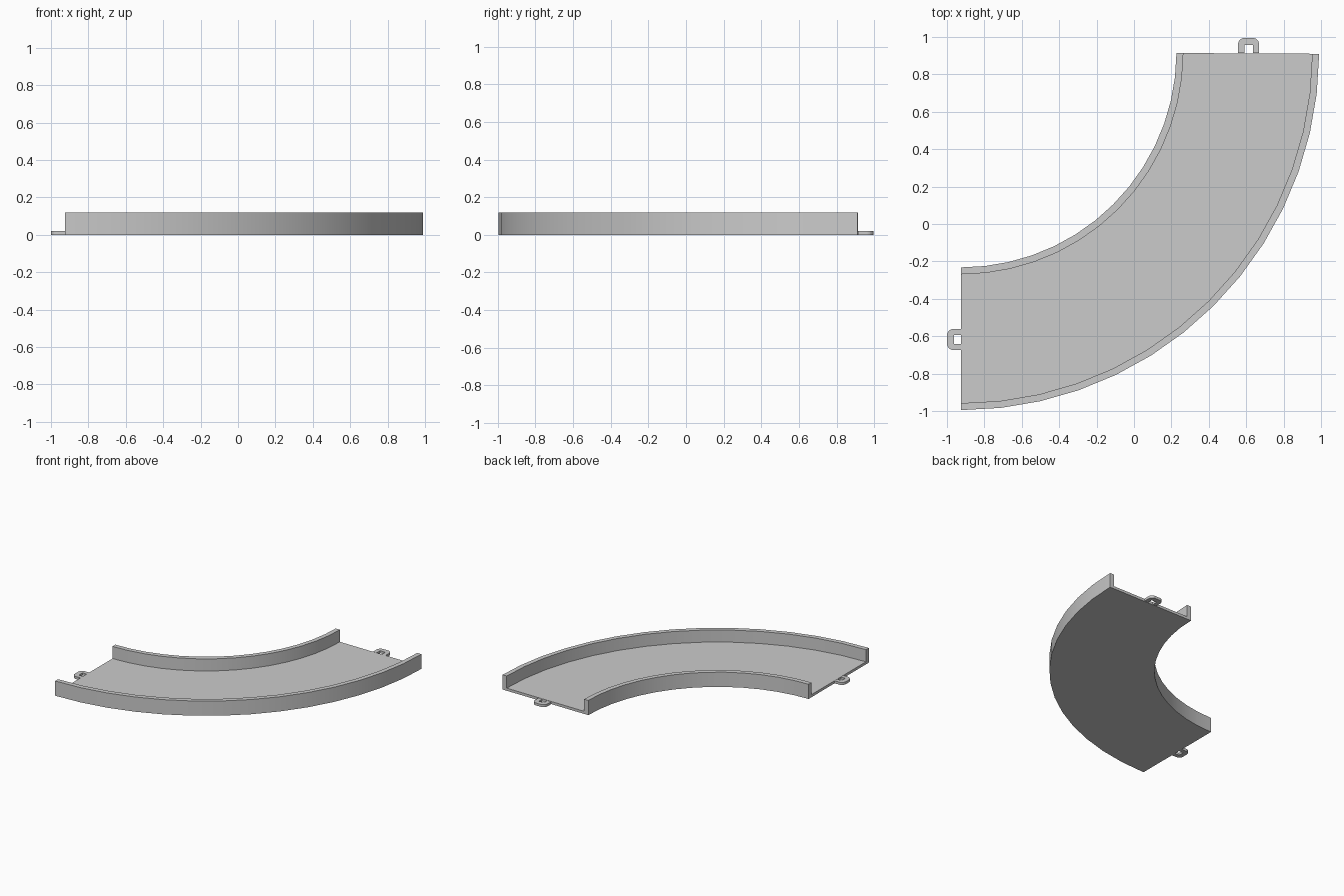
import bpy, bmesh, math

if "Cube" in bpy.data.objects:
    bpy.data.objects.remove(bpy.data.objects["Cube"])

CX, CY = -0.925, 0.92          # centre of the bend
R_IN, R_OUT = 1.152, 1.915     # inner and outer radius
WALL, FLOOR, HEIGHT = 0.037, 0.021, 0.118
STEPS = 14
START, END = math.radians(-90), math.radians(-0.3)


def finish(name, bm):
    bmesh.ops.recalc_face_normals(bm, faces=bm.faces)
    mesh = bpy.data.meshes.new(name)
    bm.to_mesh(mesh)
    bm.free()
    obj = bpy.data.objects.new(name, mesh)
    bpy.context.collection.objects.link(obj)
    return obj


# Curved track: U-shaped profile swept round a quarter circle
profile = [(R_IN, 0), (R_OUT, 0), (R_OUT, HEIGHT), (R_OUT - WALL, HEIGHT),
           (R_OUT - WALL, FLOOR), (R_IN + WALL, FLOOR),
           (R_IN + WALL, HEIGHT), (R_IN, HEIGHT)]
bm = bmesh.new()
rings = []
for i in range(STEPS + 1):
    a = START + (END - START) * i / STEPS
    rings.append([bm.verts.new((CX + r * math.cos(a), CY + r * math.sin(a), z))
                  for r, z in profile])
n = len(profile)
for a, b in zip(rings, rings[1:]):
    for k in range(n):
        m = (k + 1) % n
        bm.faces.new((a[k], a[m], b[m], b[k]))
for ring in (rings[0], rings[-1]):
    bm.faces.new(ring)
track = finish("curved_track", bm)
bpy.context.view_layer.objects.active = track
track.select_set(True)
bpy.ops.object.shade_smooth_by_angle(angle=math.radians(30))
track.select_set(False)


# Connector loops: flat rounded U, local y pointing out of the track end
def connector(name, origin, angle):
    w, length, hole_w, hole_l, rad = 0.056, 0.075, 0.023, 0.038, 0.034
    corner = [(w - rad + rad * math.cos(t), length - rad + rad * math.sin(t))
              for t in (math.radians(d) for d in range(0, 91, 15))]
    half_out = [(w, -0.006)] + corner
    half_in = [(hole_w, -0.006)] + [(hole_w, hole_l)] * len(corner)
    outer = half_out + [(-x, y) for x, y in reversed(half_out)]
    inner = half_in + [(-x, y) for x, y in reversed(half_in)]
    c, s = math.cos(angle), math.sin(angle)
    bm = bmesh.new()

    def put(p):
        return bm.verts.new((origin[0] + c * p[0] - s * p[1],
                             origin[1] + s * p[0] + c * p[1], 0))
    o, i = [put(p) for p in outer], [put(p) for p in inner]
    for k in range(len(o) - 1):
        bm.faces.new((o[k], o[k + 1], i[k + 1], i[k]))
    bmesh.ops.remove_doubles(bm, verts=bm.verts, dist=1e-5)
    out = bmesh.ops.extrude_face_region(bm, geom=bm.faces[:])
    top = [v for v in out["geom"] if isinstance(v, bmesh.types.BMVert)]
    bmesh.ops.translate(bm, verts=top, vec=(0, 0, 0.02))
    return finish(name, bm)


mid = (R_IN + R_OUT) / 2 + 0.004
connector("back_connector_loop", (CX + mid, CY), 0)
connector("left_connector_loop", (CX, CY - mid), math.pi / 2)
